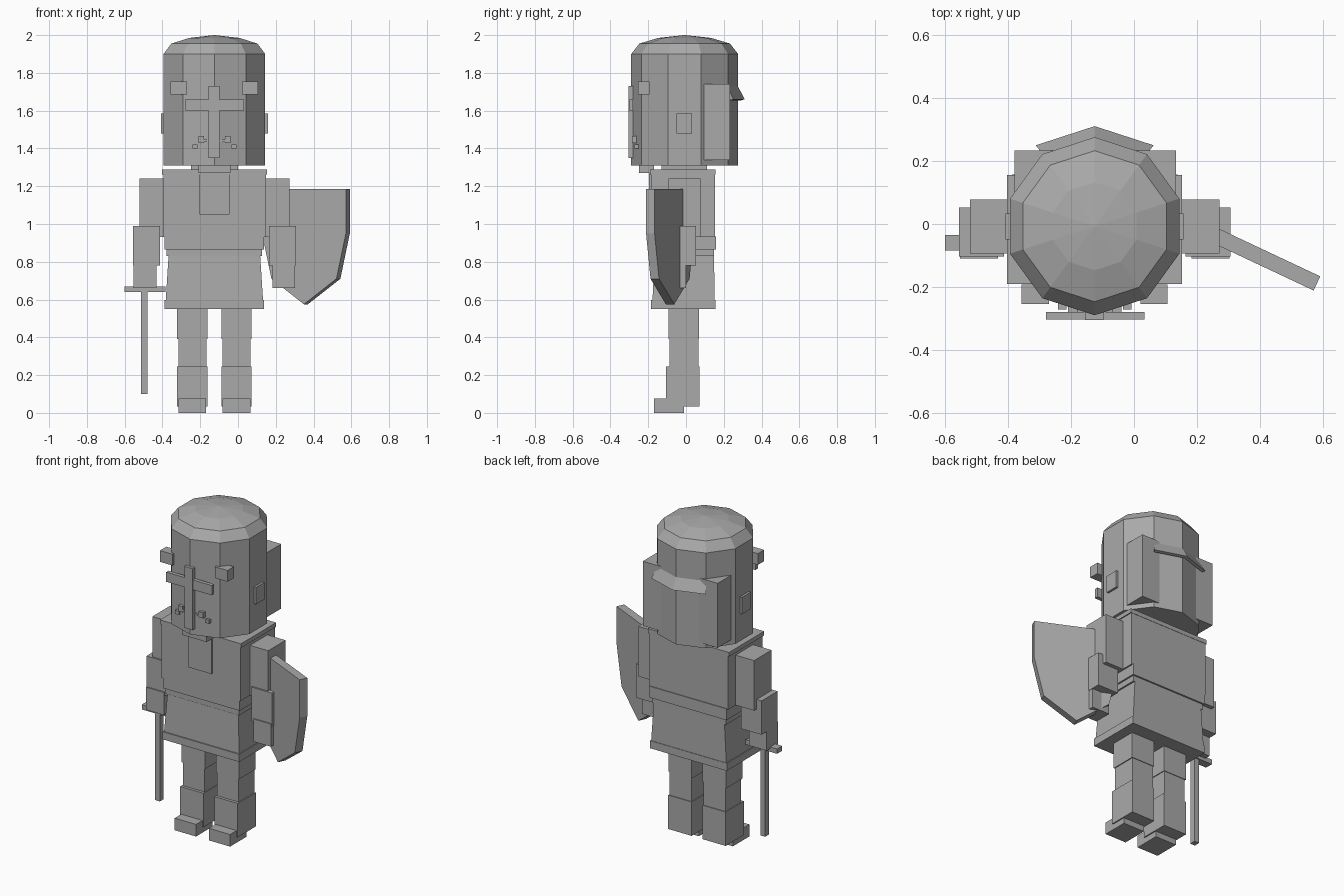
import bpy, math

if "Cube" in bpy.data.objects:
    bpy.data.objects.remove(bpy.data.objects["Cube"])

CX, CY = -0.125, -0.007   # body axis

grey = bpy.data.materials.new("plain grey")
grey.diffuse_color = (0.4, 0.4, 0.4, 1)
grey.use_nodes = True
grey.node_tree.nodes["Principled BSDF"].inputs["Base Color"].default_value = grey.diffuse_color


def make(name, verts, faces):
    mesh = bpy.data.meshes.new(name)
    mesh.from_pydata(verts, [], faces)
    mesh.materials.append(grey)
    ob = bpy.data.objects.new(name, mesh)
    bpy.context.collection.objects.link(ob)
    return ob


def loft(name, rings):
    """Skin rings of equal length and cap both ends."""
    n = len(rings[0])
    verts = [v for r in rings for v in r]
    faces = [tuple(range(n - 1, -1, -1)), tuple(range(len(verts) - n, len(verts)))]
    for k in range(len(rings) - 1):
        for i in range(n):
            a, b = k * n + i, k * n + (i + 1) % n
            faces.append((a, b, b + n, a + n))
    return make(name, verts, faces)


def rect(x0, x1, y0, y1, z):
    return [(x0, y0, z), (x1, y0, z), (x1, y1, z), (x0, y1, z)]


def box(name, x0, x1, y0, y1, z0, z1):
    return loft(name, [rect(x0, x1, y0, y1, z0), rect(x0, x1, y0, y1, z1)])


def pair(name, x0, x1, *rest):
    """A box and its mirror image about the body axis."""
    box(name + "_left", x0, x1, *rest)
    box(name + "_right", 2 * CX - x1, 2 * CX - x0, *rest)


def polar(r, deg, z):
    a = math.radians(deg)
    return (CX + r * math.cos(a), CY + r * math.sin(a), z)


# helmet: ten-sided shell with a low dome
loft("helmet", [[polar(r, 18 + 36 * i, z) for i in range(10)]
                for r, z in ((.283, 1.31), (.283, 1.90), (.24, 1.955), (.14, 1.985), (.004, 2.0))])
pair("ear_plate", .12, .158, -.05, .033, 1.48, 1.585)

# face guard: cross, brow blocks, breathing studs
box("cross_upright", -.155, -.097, -.305, -.27, 1.35, 1.73)
box("cross_bar", -.28, .033, -.303, -.28, 1.60, 1.66)
pair("brow_block", .02, .107, -.255, -.193, 1.685, 1.755)
pair("upper_stud", -.07, -.04, -.285, -.25, 1.43, 1.465)
pair("lower_stud", -.035, -.008, -.272, -.22, 1.40, 1.422)
box("mouth_bar", -.18, -.06, -.285, -.255, 1.435, 1.447)

# neck guard and flared flange at the back
box("neck_guard", -.38, .133, .095, .233, 1.34, 1.74)
loft("back_flange", [[polar(.276, a, 1.74), polar(.318, a, 1.66), polar(.30, a, 1.655),
                      polar(.262, a, 1.72)] for a in (54, 90, 126)])

# torso, from the neck down to the hem
box("neck", -.25, 0, -.13, .11, 1.26, 1.33)
box("collar_tab", -.21, -.04, -.25, -.17, 1.27, 1.31)
box("chest_plate", -.205, -.045, -.196, -.18, 1.05, 1.27)
box("collar", -.403, .153, -.19, .155, 1.262, 1.288)
box("chest", -.395, .147, -.186, .153, .93, 1.262)
box("waist", -.388, .138, -.18, .158, .865, .935)
box("belt", -.378, .128, -.172, .148, .83, .87)
loft("skirt", [rect(-.383, .133, -.178, .152, .59), rect(-.367, .117, -.165, .148, .84)])
box("hem", -.388, .138, -.185, .155, .55, .597)

# arms
pair("upper_arm", .145, .272, -.093, .078, .93, 1.24)
pair("forearm", .163, .306, -.103, .053, .78, .99)
pair("hand", .182, .303, -.11, .0, .66, .80)

# legs
pair("thigh", -.088, .072, -.092, .07, .39, .56)
pair("knee", -.083, .066, -.088, .066, .24, .395)
pair("shin", -.088, .072, -.106, .071, .035, .245)
pair("foot", -.081, .065, -.17, -.01, 0, .075)

# sword
box("sword_guard", -.60, -.385, -.085, -.035, .64, .67)
box("sword_blade", -.513, -.48, -.08, -.042, .10, .645)

# shield: outline (offset across, height) turned outward from the arm
half = [(0, .575), (.172, .71), (.222, .95), (.222, 1.185)]
outline = half + [(-u, z) for u, z in reversed(half[1:])]


def shield_ring(dx, dy):
    return [(.37 + u + dx, -.062 - .47 * u + dy, z) for u, z in outline]


loft("shield", [shield_ring(-.021, -.045), shield_ring(0, 0)])

# consistent outward normals
import bmesh
for ob in bpy.data.objects:
    bm = bmesh.new()
    bm.from_mesh(ob.data)
    bmesh.ops.recalc_face_normals(bm, faces=bm.faces)
    bm.to_mesh(ob.data)
    bm.free()
